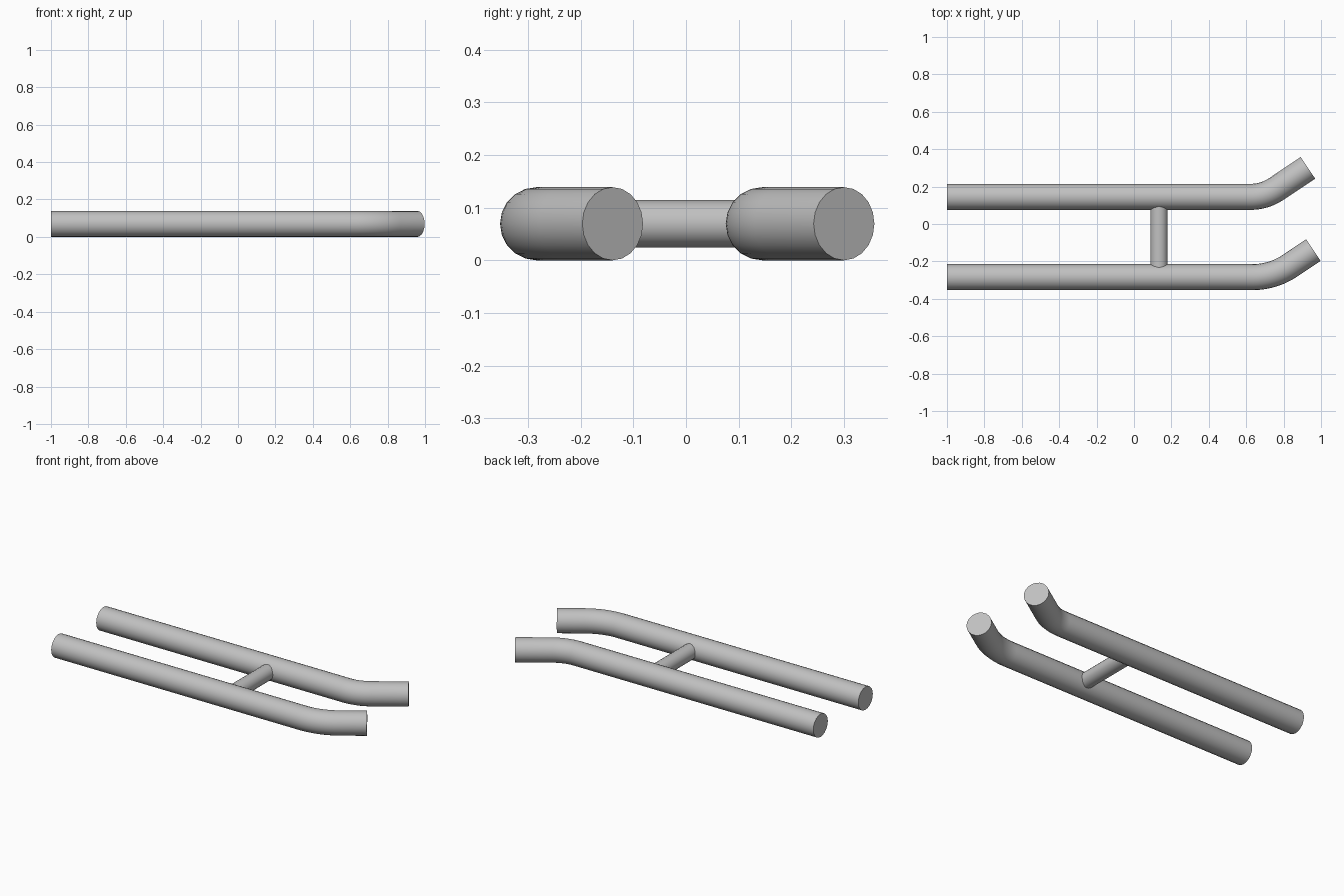
import bpy
import bmesh
from math import sin, cos, tan, pi, radians, sqrt

cube = bpy.data.objects.get("Cube")
if cube:
    bpy.data.objects.remove(cube, do_unlink=True)

R = 0.0695                 # rail radius
BEND = radians(33.8)       # angle of the bent ends
SIDES = 20
REAR_Y, FRONT_Y = 0.145, -0.284

steel = bpy.data.materials.new("plain_grey")
steel.use_nodes = True
grey = (0.53, 0.53, 0.53, 1)
steel.diffuse_color = grey
steel.node_tree.nodes["Principled BSDF"].inputs["Base Color"].default_value = grey


def loft(name, rings, capped):
    """Skin a list of closed rings of points."""
    bm = bmesh.new()
    loops = [[bm.verts.new(p) for p in ring] for ring in rings]
    for a, b in zip(loops, loops[1:]):
        for i in range(SIDES):
            j = (i + 1) % SIDES
            bm.faces.new((a[i], a[j], b[j], b[i]))
    if capped:
        bm.faces.new(loops[0])
        bm.faces.new(loops[-1])
    bmesh.ops.recalc_face_normals(bm, faces=bm.faces)
    mesh = bpy.data.meshes.new(name)
    bm.to_mesh(mesh)
    bm.free()
    mesh.materials.append(steel)
    obj = bpy.data.objects.new(name, mesh)
    bpy.context.collection.objects.link(obj)
    bpy.ops.object.select_all(action='DESELECT')
    obj.select_set(True)
    bpy.context.view_layer.objects.active = obj
    bpy.ops.object.shade_smooth_by_angle(angle=radians(35))
    return obj


def rail(name, y, corner_x, bend_radius, end_x):
    """Straight tube with an arc bend and a short angled end."""
    start = corner_x - bend_radius * tan(BEND / 2)
    path = [(-1, y, 0)]
    steps = 10
    for k in range(steps + 1):
        a = BEND * k / steps
        path.append((start + bend_radius * sin(a),
                     y + bend_radius * (1 - cos(a)), a))
    path.append((end_x, y + (end_x - corner_x) * tan(BEND), BEND))
    rings = []
    for px, py, a in path:
        ring = []
        for i in range(SIDES):
            t = 2 * pi * i / SIDES
            side = R * cos(t)
            ring.append((px - side * sin(a), py + side * cos(a), R + R * sin(t)))
        rings.append(ring)
    return loft(name, rings, True)


rail("rear_rail", REAR_Y, 0.698, 0.25, 0.93)
rail("front_rail", FRONT_Y, 0.743, 0.36, 0.959)

# Cross tube, its ends shaped to fit the rails
r = 0.0455
ends = [[], []]
for i in range(SIDES):
    t = 2 * pi * i / SIDES
    dz = r * sin(t)
    reach = sqrt((R - 0.002) ** 2 - dz ** 2)
    x, z = 0.134 + r * cos(t), R + dz
    ends[0].append((x, FRONT_Y + reach, z))
    ends[1].append((x, REAR_Y - reach, z))
loft("cross_tube", ends, False)
